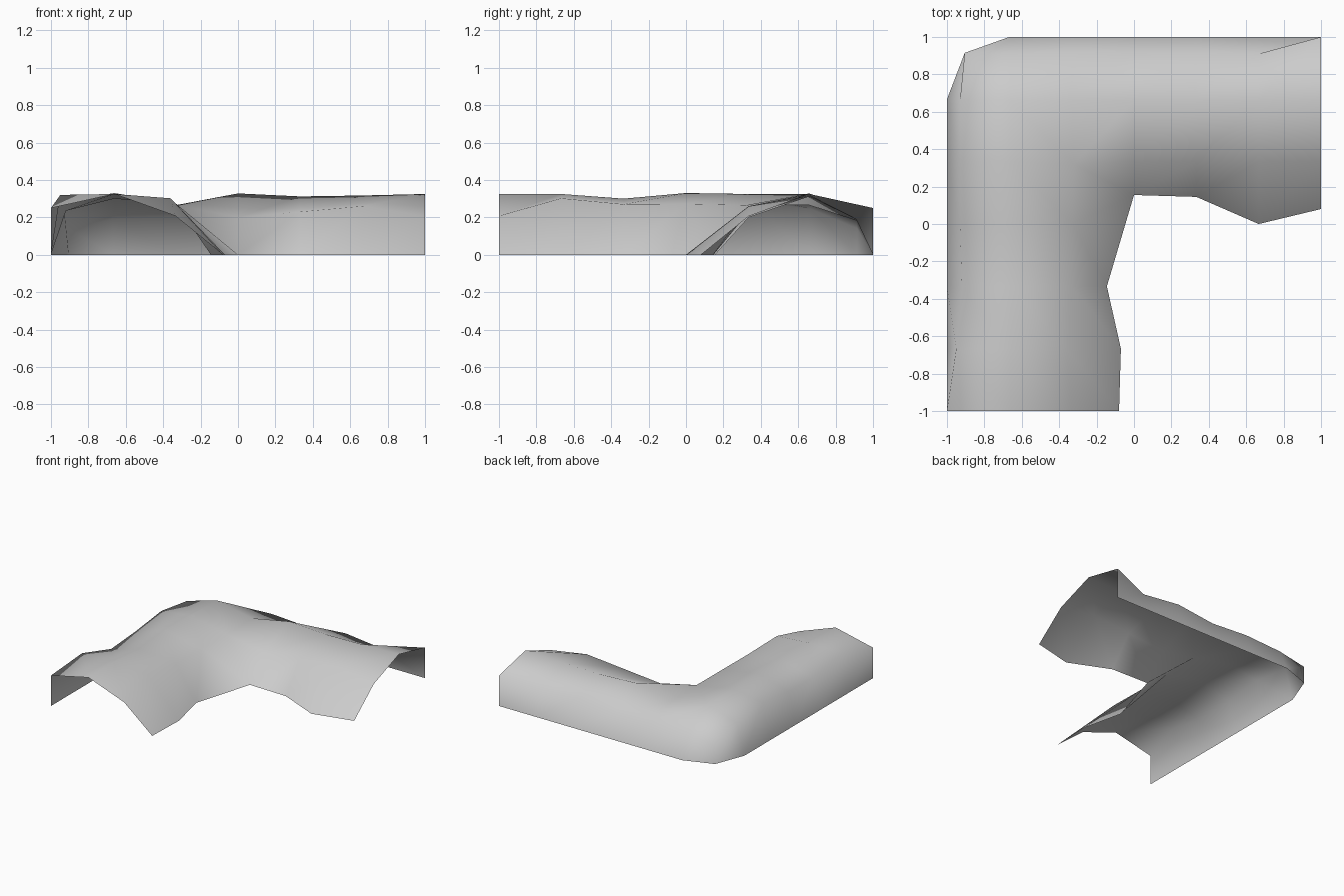
import bpy
import bmesh

cube = bpy.data.objects.get("Cube")
if cube:
    bpy.data.objects.remove(cube, do_unlink=True)

STEP = 1 / 3
bm = bmesh.new()


def lane(front_leg, corner, side_leg):
    """One L-shaped line along the bank: (distance from the inner axes, height) from each open end to the corner."""
    front = [(-across, -1 + i * STEP, z) for i, (across, z) in enumerate(front_leg)]
    side = [(1 - i * STEP, across, z) for i, (across, z) in enumerate(side_leg)]
    return [bm.verts.new(p) for p in front + [corner] + side[::-1]]


def even(across, heights):
    return [(across, z) for z in heights]


def stitch(outer, inner):
    """Join two neighbouring lanes with quads, turning the corner with one quad."""
    legs = len(inner) // 2
    for i in range(legs):
        bm.faces.new((inner[i], inner[i + 1], outer[i + 1], outer[i]))
        bm.faces.new((outer[-1 - i], outer[-2 - i], inner[-2 - i], inner[-1 - i]))
    if len(outer) > len(inner):
        m = len(outer) // 2
        bm.faces.new((inner[legs], outer[m + 1], outer[m], outer[m - 1]))


# Outer foot, shoulder, ridge, inner slope and inner foot of the bank
outer_foot = lane(even(1, [0] * 6), (-0.905, 0.915, 0), even(1, [0] * 6))
shoulder = lane(
    [(1, 0.25), (0.95, 0.32), (0.92, 0.235), (0.93, 0.25), (0.93, 0.29), (0.93, 0.245)],
    (-0.905, 0.915, 0.14),
    [(1, 0.25), (0.91, 0.19), (0.92, 0.22), (0.92, 0.18), (0.92, 0.2), (0.91, 0.19)])
ridge = lane(
    even(0.66, [0.325, 0.325, 0.3, 0.33, 0.325]),
    (-0.66, 0.66, 0.325),
    even(0.66, [0.325, 0.317, 0.312, 0.328, 0.265]))
slope = lane(
    [(0.335, 0.208), (0.36, 0.302), (0.33, 0.27), (0.33, 0.272)],
    (-0.32, 0.32, 0.265),
    even(0.335, [0.206, 0.26, 0.23, 0.2]))
inner_foot = lane(
    [(0.08, 0), (0.07, 0), (0.145, 0)],
    (0, 0.155, 0),
    [(0.08, 0), (0, 0), (0.145, 0)])

lanes = [outer_foot, shoulder, ridge, slope, inner_foot]
for outer, inner in zip(lanes, lanes[1:]):
    stitch(outer, inner)

for face in bm.faces:
    face.smooth = True

mesh = bpy.data.meshes.new("corner_bank")
bm.to_mesh(mesh)
bm.free()
bank = bpy.data.objects.new("corner_bank", mesh)
bpy.context.collection.objects.link(bank)

# Single plain grey
grey = bpy.data.materials.new("plain grey")
grey.use_nodes = True
colour = (0.6, 0.6, 0.6, 1)
grey.diffuse_color = colour
grey.node_tree.nodes["Principled BSDF"].inputs["Base Color"].default_value = colour
mesh.materials.append(grey)
